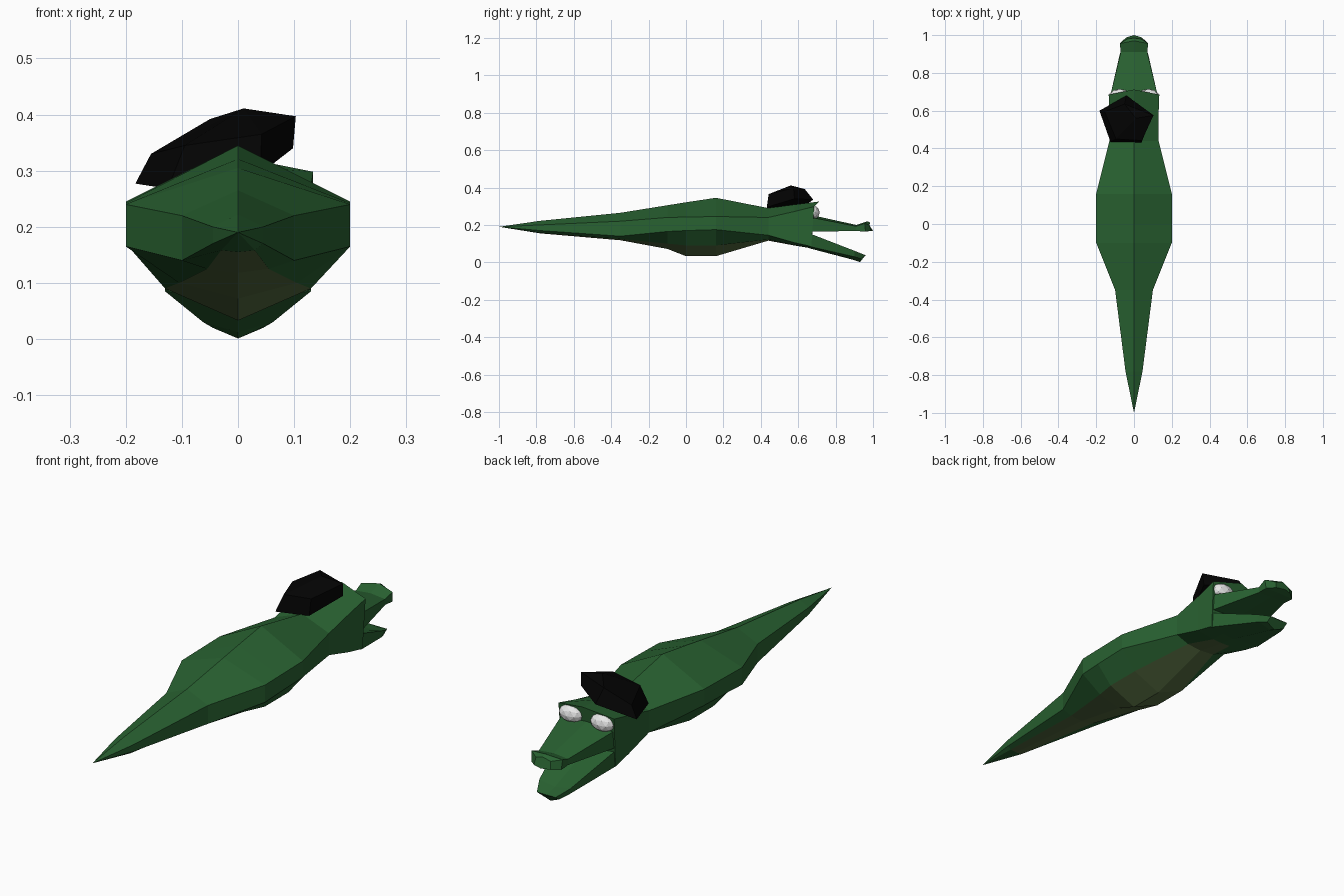
import bpy, bmesh


def material(name, rgb):
    m = bpy.data.materials.new(name)
    m.diffuse_color = (*rgb, 1)
    return m


GREEN = material("skin_green", (0.022, 0.122, 0.031))
BELLY = material("belly_olive", (0.088, 0.145, 0.050))
BLACK = material("hat_black", (0.001, 0.001, 0.001))
WHITE = material("eye_white", (0.8, 0.8, 0.8))


def finish(bm, name, mats):
    bmesh.ops.remove_doubles(bm, verts=bm.verts, dist=1e-5)
    bmesh.ops.recalc_face_normals(bm, faces=bm.faces)
    me = bpy.data.meshes.new(name)
    bm.to_mesh(me)
    bm.free()
    for m in mats:
        me.materials.append(m)
    ob = bpy.data.objects.new(name, me)
    bpy.context.collection.objects.link(ob)
    return ob


def loft(name, halves, mats, belly_rule=None, tip=None):
    """Skin mirrored half sections; first and last point of each lie on x = 0."""
    bm = bmesh.new()
    rings = []
    for h in halves:
        pts = h + [(-x, y, z) for x, y, z in reversed(h[1:-1])]
        rings.append([bm.verts.new(p) for p in pts])
    n = len(rings[0])
    for k, (a, b) in enumerate(zip(rings, rings[1:])):
        for i in range(n):
            j = (i + 1) % n
            f = bm.faces.new((a[i], a[j], b[j], b[i]))
            if belly_rule and belly_rule(k, i):
                f.material_index = 1
    if tip:
        t = bm.verts.new(tip)
        for i in range(n):
            bm.faces.new((t, rings[0][(i + 1) % n], rings[0][i]))
    else:
        bm.faces.new(rings[0])
    bm.faces.new(rings[-1])
    return finish(bm, name, mats)


# Body and tail: y, half width, ridge z, upper side z, lower side z, belly x, belly z, keel z
stations = [
    (-0.78, 0.045, 0.222, 0.200, 0.170, 0.030, 0.158, 0.155),
    (-0.35, 0.100, 0.265, 0.220, 0.140, 0.055, 0.125, 0.118),
    (-0.10, 0.200, 0.305, 0.240, 0.165, 0.105, 0.100, 0.072),
    (0.00, 0.200, 0.321, 0.242, 0.170, 0.130, 0.090, 0.033),
    (0.16, 0.200, 0.345, 0.245, 0.175, 0.130, 0.090, 0.033),
    (0.44, 0.130, 0.290, 0.240, 0.145, 0.070, 0.122, 0.116),
    (0.58, 0.130, 0.309, 0.272, 0.105, 0.045, 0.093, 0.090),
]
body = [[(0, y, top), (w, y, up), (w, y, low), (bx, y, bz), (0, y, keel)]
        for y, w, top, up, low, bx, bz, keel in stations]
# Brow end overhangs the eyes
body.append([(0, 0.712, 0.325), (0.134, 0.685, 0.298), (0.13, 0.67, 0.085),
             (0.06, 0.67, 0.079), (0, 0.67, 0.075)])
loft("body", body, [GREEN, BELLY],
     belly_rule=lambda k, i: k < 6 and i in (3, 4), tip=(0, -1.0, 0.19))

# Upper jaw with raised nose
loft("upper_jaw", [
    [(0, 0.66, 0.255), (0.13, 0.66, 0.242), (0.13, 0.66, 0.165), (0, 0.66, 0.172)],
    [(0, 0.91, 0.200), (0.07, 0.91, 0.193), (0.07, 0.91, 0.167), (0, 0.91, 0.172)],
    [(0, 0.97, 0.220), (0.075, 0.955, 0.208), (0.072, 0.96, 0.165), (0, 0.96, 0.167)],
    [(0, 0.985, 0.212), (0.035, 0.98, 0.200), (0.04, 0.988, 0.168), (0, 1.0, 0.168)],
], [GREEN])

# Lower jaw, dropped open
loft("lower_jaw", [
    [(0, 0.66, 0.140), (0.13, 0.66, 0.155), (0.13, 0.66, 0.085), (0, 0.66, 0.075)],
    [(0, 0.90, 0.050), (0.075, 0.90, 0.062), (0.062, 0.90, 0.030), (0, 0.90, 0.012)],
    [(0, 0.965, 0.034), (0.045, 0.96, 0.038), (0.045, 0.935, 0.020), (0, 0.93, 0.001)],
], [GREEN])

# Eyes tucked under the brow
for side, label in ((-1, "left"), (1, "right")):
    bm = bmesh.new()
    bmesh.ops.create_icosphere(bm, subdivisions=2, radius=1)
    for v in bm.verts:
        v.co = (side * 0.076 + v.co.x * 0.056, 0.678 + v.co.y * 0.037, 0.266 + v.co.z * 0.038)
    finish(bm, label + "_eye", [WHITE])

# Tilted five-sided hat with a low peak
brim = [(-0.183, 0.6, 0.277), (-0.04, 0.68, 0.335), (0.098, 0.58, 0.34),
        (0.04, 0.432, 0.295), (-0.125, 0.435, 0.268)]
crown = [(-0.155, 0.595, 0.33), (-0.05, 0.635, 0.392), (0.103, 0.575, 0.397),
         (0.042, 0.442, 0.365), (-0.095, 0.450, 0.345)]
bm = bmesh.new()
low = [bm.verts.new(p) for p in brim]
high = [bm.verts.new(p) for p in crown]
peak = bm.verts.new((0.01, 0.56, 0.411))
bm.faces.new(low)
for i in range(5):
    j = (i + 1) % 5
    bm.faces.new((low[i], low[j], high[j], high[i]))
    bm.faces.new((high[i], high[j], peak))
finish(bm, "hat", [BLACK])
